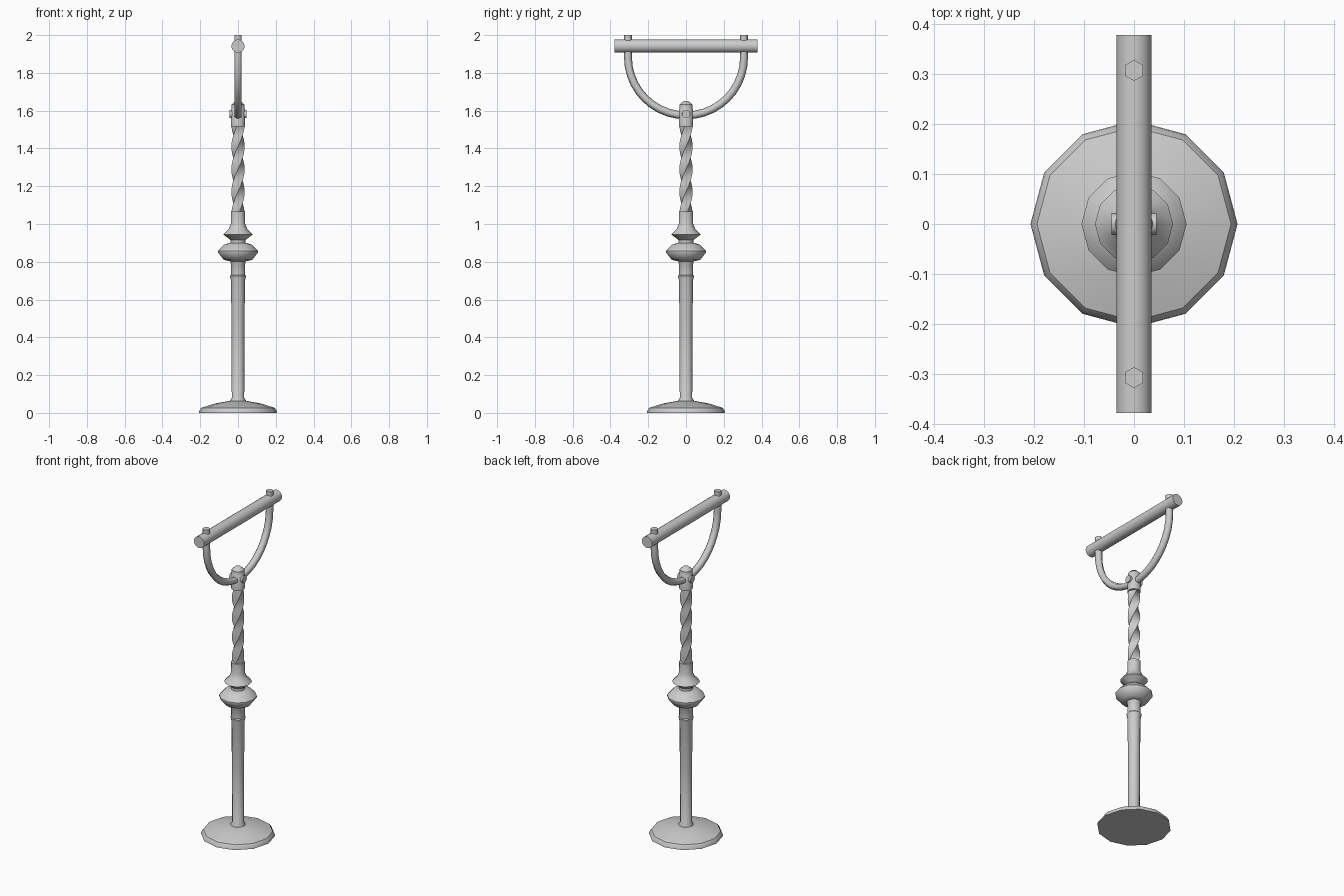
import bpy, bmesh, math
from mathutils import Vector

if "Cube" in bpy.data.objects:
    bpy.data.objects.remove(bpy.data.objects["Cube"])


def skin(name, rings, angle=40):
    """Join equal-sized rings of points into a closed, capped tube."""
    bm = bmesh.new()
    vs = [[bm.verts.new(p) for p in ring] for ring in rings]
    n = len(rings[0])
    for a, b in zip(vs, vs[1:]):
        for i in range(n):
            j = (i + 1) % n
            bm.faces.new((a[i], a[j], b[j], b[i]))
    bm.faces.new(vs[0][::-1])
    bm.faces.new(vs[-1])
    bmesh.ops.recalc_face_normals(bm, faces=bm.faces[:])
    mesh = bpy.data.meshes.new(name)
    bm.to_mesh(mesh)
    bm.free()
    ob = bpy.data.objects.new(name, mesh)
    bpy.context.collection.objects.link(ob)
    bpy.ops.object.select_all(action='DESELECT')
    ob.select_set(True)
    bpy.context.view_layer.objects.active = ob
    bpy.ops.object.shade_smooth_by_angle(angle=math.radians(angle))
    return ob


def ring(r, z, sides, turn=0.0):
    return [Vector((r * math.cos(turn + i * math.tau / sides),
                    r * math.sin(turn + i * math.tau / sides), z)) for i in range(sides)]


def lathe(name, profile, sides=12, angle=40):
    return skin(name, [ring(r, z, sides) for r, z in profile], angle)


# foot disc
lathe("base", [(.207, 0), (.205, .012), (.194, .027), (.12, .05), (.042, .064)], angle=32)

# lower post with foot and upper collars
lathe("lower_post", [(.042, .06), (.042, .066), (.033, .08), (.034, .42), (.037, .70),
                     (.043, .725), (.038, .73), (.038, .79), (.041, .795), (.041, .82)])

# turned knops and sleeve
lathe("large_knop", [(.04, .802), (.075, .81), (.105, .848), (.105, .858),
                     (.075, .89), (.045, .9)])
lathe("small_knop", [(.04, .89), (.04, .915), (.055, .927), (.078, .944),
                     (.05, .972), (.038, 1.0), (.038, 1.065)])

# twisted square bar, one full turn
steps = 24
skin("twisted_bar", [ring(.035, 1.05 + .48 * k / steps, 4, math.tau * k / steps)
                     for k in range(steps + 1)])

# head socket with domed cap
lathe("head_socket", [(.038, 1.515), (.038, 1.605), (.035, 1.61), (.035, 1.632),
                      (.022, 1.643), (.012, 1.651)])

# cross pin through the socket
pin = lathe("cross_pin", [(.022, -.045), (.022, .045)])
pin.rotation_euler = (0, math.pi / 2, 0)
pin.location = (0, 0, 1.582)

# U-shaped hexagonal yoke
R, zc = .307, 1.882
path = [(Vector((0, -R, 2.0)), Vector((0, -1, 0)))]
for k in range(21):
    a = math.pi + math.pi * k / 20
    out = Vector((0, math.cos(a), math.sin(a)))
    path.append((Vector((0, 0, zc)) + out * R, out))
path.append((Vector((0, R, 2.0)), Vector((0, 1, 0))))
skin("yoke", [[p + .021 * (out * math.cos(k * math.tau / 6)
                           + Vector((1, 0, 0)) * math.sin(k * math.tau / 6))
               for k in range(6)] for p, out in path], 65)

# horizontal top bar
bar = lathe("top_bar", [(.035, -.378), (.035, .378)], sides=16)
bar.rotation_euler = (math.pi / 2, 0, 0)
bar.location = (0, 0, 1.942)
